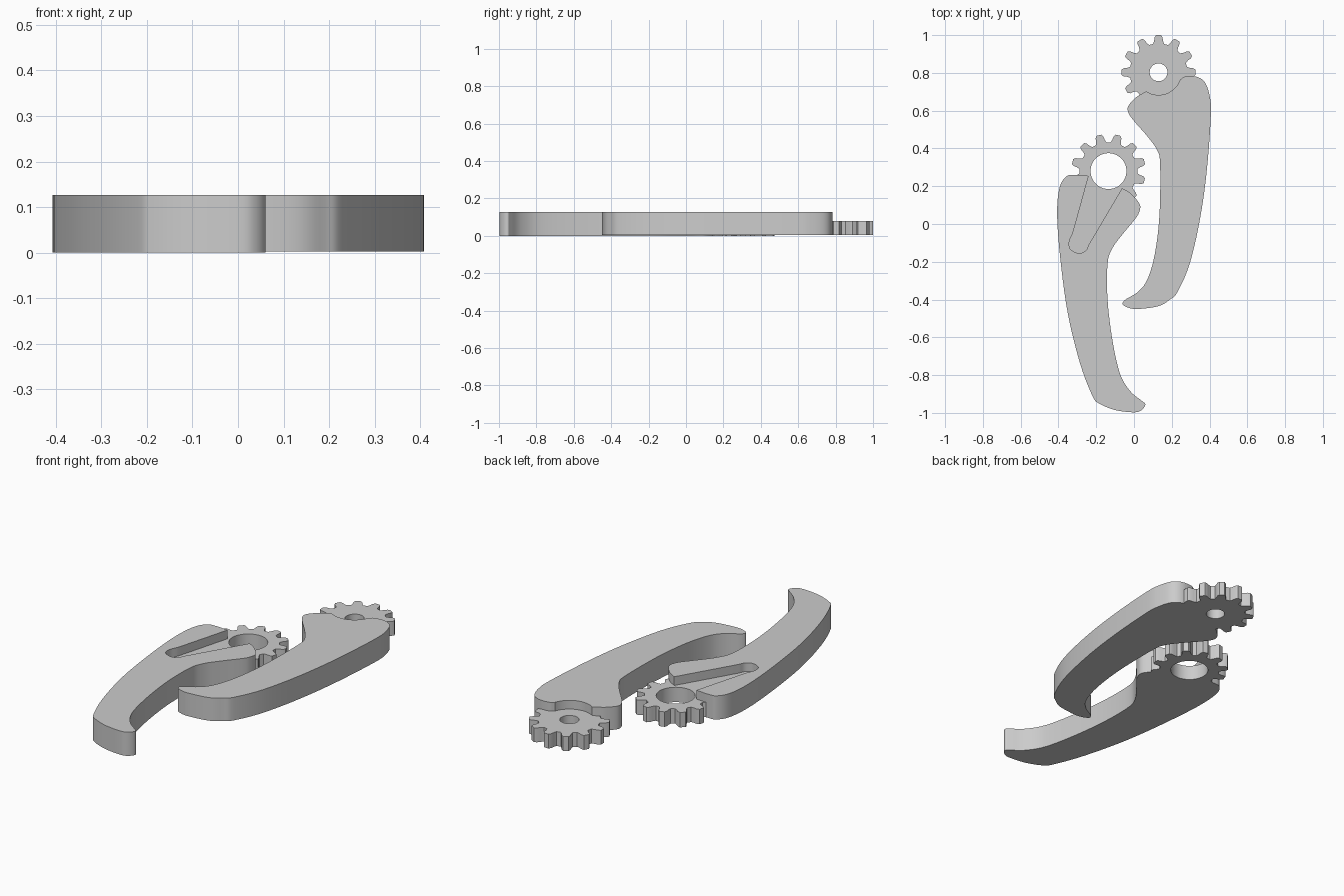
import bpy, bmesh, math
from mathutils import Vector

cube = bpy.data.objects.get("Cube")
if cube:
    bpy.data.objects.remove(cube, do_unlink=True)

grey = bpy.data.materials.new("plain grey")
grey.use_nodes = True
grey.diffuse_color = (0.6, 0.6, 0.6, 1)
grey.node_tree.nodes["Principled BSDF"].inputs["Base Color"].default_value = (0.6, 0.6, 0.6, 1)

GEAR_TOP, CLAW_TOP, ABOVE = 0.08, 0.127, 0.3


def smooth_path(points, steps=5):
    """Open Catmull-Rom curve through 2D points."""
    p = [Vector(q) for q in points]
    p = [2 * p[0] - p[1]] + p + [2 * p[-1] - p[-2]]
    out = []
    for a, b, c, d in zip(p, p[1:], p[2:], p[3:]):
        for i in range(steps):
            t = i / steps
            out.append(0.5 * (2 * b + (c - a) * t + (2 * a - 5 * b + 4 * c - d) * t * t
                              + (3 * b - a - 3 * c + d) * t ** 3))
    return out + [p[-2]]


def polar(center, r, a):
    return Vector(center) + Vector((math.cos(a), math.sin(a))) * r


def circle(center, r, n=64):
    return [polar(center, r, math.tau * i / n) for i in range(n)]


def gear_outline(center, phase, teeth=12):
    tooth = [(0.153, -0.19), (0.168, -0.14), (0.186, -0.115), (0.197, -0.07),
             (0.197, 0.07), (0.186, 0.115), (0.168, 0.14), (0.153, 0.19)]
    return [polar(center, r, phase + math.tau * i / teeth + a)
            for i in range(teeth) for r, a in tooth]


def extrude(name, outline, z0, z1):
    bm = bmesh.new()
    face = bm.faces.new([bm.verts.new((p[0], p[1], z0)) for p in outline])
    top = bmesh.ops.extrude_face_region(bm, geom=[face])["geom"]
    bmesh.ops.translate(bm, vec=(0, 0, z1 - z0),
                        verts=[v for v in top if isinstance(v, bmesh.types.BMVert)])
    bmesh.ops.recalc_face_normals(bm, faces=bm.faces[:])
    mesh = bpy.data.meshes.new(name)
    bm.to_mesh(mesh)
    bm.free()
    mesh.materials.append(grey)
    ob = bpy.data.objects.new(name, mesh)
    bpy.context.collection.objects.link(ob)
    return ob


def combine(ob, other, operation):
    other.hide_render = True
    mod = ob.modifiers.new(operation, "BOOLEAN")
    mod.object, mod.operation, mod.solver = other, operation, "EXACT"
    bpy.context.view_layer.objects.active = ob
    bpy.ops.object.modifier_apply(modifier=mod.name)
    bpy.data.objects.remove(other, do_unlink=True)


def geared_claw(name, outline, center, phase, bore, recess, z0):
    claw = extrude(name, outline, z0, CLAW_TOP)
    combine(claw, extrude("gear", gear_outline(center, phase), z0, GEAR_TOP), "UNION")
    combine(claw, extrude("recess", recess, GEAR_TOP, ABOVE), "DIFFERENCE")
    combine(claw, extrude("bore", circle(center, bore), -0.1, ABOVE), "DIFFERENCE")
    bpy.ops.object.select_all(action="DESELECT")
    claw.select_set(True)
    bpy.context.view_layer.objects.active = claw
    bpy.ops.object.shade_smooth_by_angle(angle=math.radians(30))


# Rear claw, with a round clearance above its gear
rear = smooth_path([
    (0.245, 0.765), (0.27, 0.78), (0.33, 0.78), (0.375, 0.75), (0.4, 0.68), (0.407, 0.58),
    (0.386, 0.29), (0.35, 0.03), (0.295, -0.21), (0.23, -0.36), (0.19, -0.4), (0.13, -0.435),
    (0.02, -0.45), (-0.03, -0.443), (-0.06, -0.425), (-0.045, -0.4), (0.02, -0.36),
    (0.07, -0.295), (0.11, -0.16), (0.135, 0.05), (0.138, 0.32), (0.12, 0.395), (0.07, 0.465),
    (0, 0.545), (-0.03, 0.59), (-0.03, 0.625), (0.01, 0.67), (0.06, 0.7)])
rear_center = (0.13, 0.803)
geared_claw("rear_claw", rear, rear_center, math.pi / 2, 0.047,
            circle(rear_center, 0.12), 0.003)

# Front claw, with a tapered arm pocket open towards its gear
front = smooth_path([
    (-0.24, 0.255), (-0.32, 0.26), (-0.36, 0.25), (-0.395, 0.19), (-0.407, 0.05),
    (-0.39, -0.185), (-0.35, -0.476), (-0.285, -0.74), (-0.22, -0.91), (-0.185, -0.95),
    (-0.1, -0.985), (0, -0.997), (0.04, -0.985), (0.06, -0.955), (0.04, -0.935),
    (-0.02, -0.885), (-0.075, -0.79), (-0.115, -0.61), (-0.14, -0.4), (-0.14, -0.21),
    (-0.115, -0.13), (-0.065, -0.06), (0.005, 0.025), (0.028, 0.065), (0.03, 0.105),
    (-0.015, 0.16), (-0.063, 0.19)])
pocket = [(-0.225, 0.31), (-0.24, 0.255)] + smooth_path([
    (-0.313, -0.01), (-0.325, -0.05), (-0.343, -0.095), (-0.335, -0.135), (-0.29, -0.155),
    (-0.255, -0.14), (-0.24, -0.11)]) + [(-0.063, 0.19), (-0.03, 0.25)]
geared_claw("front_claw", front, (-0.135, 0.28), math.pi / 12, 0.095, pocket, 0)
